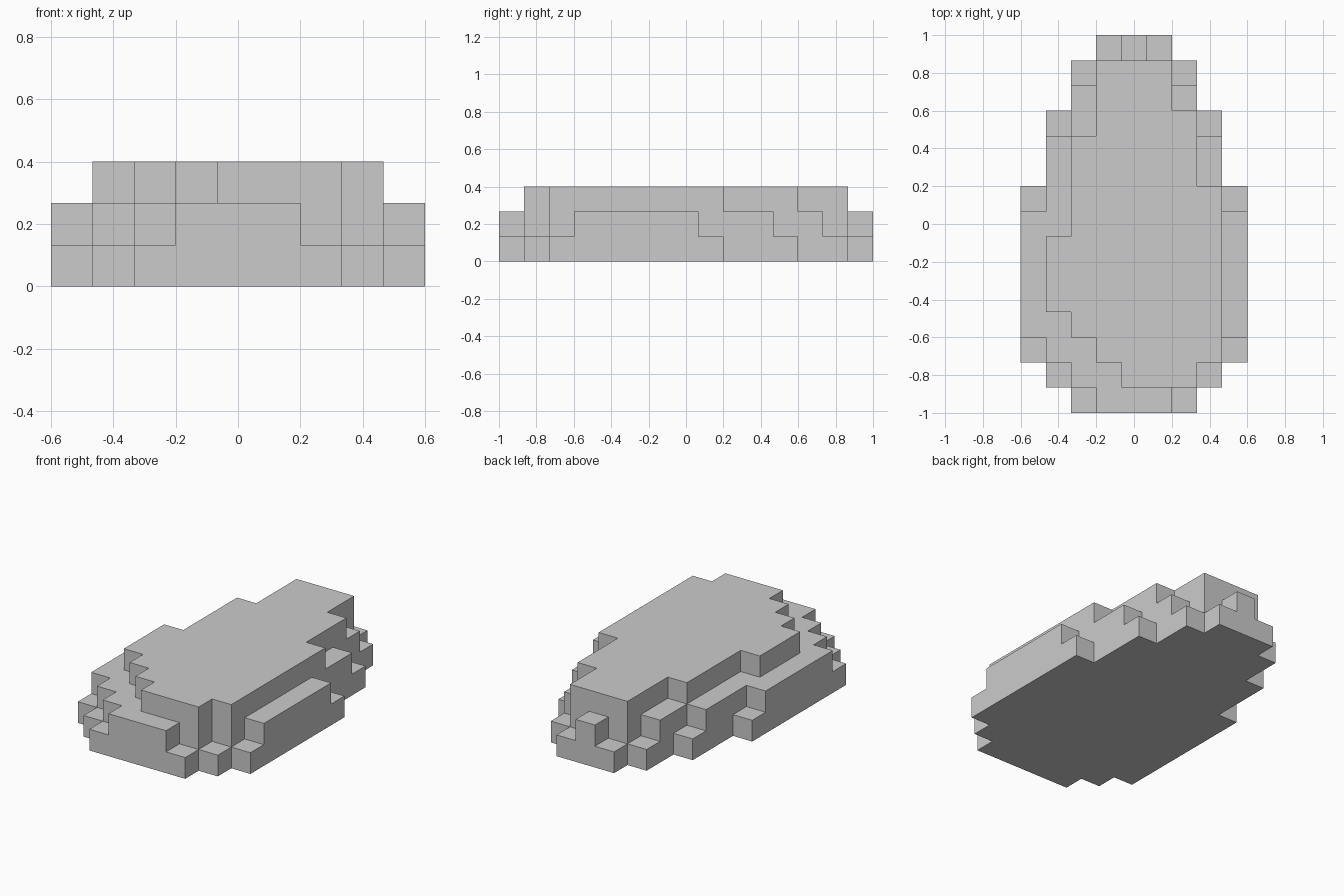
import bpy, bmesh, math
from mathutils import Vector

if "Cube" in bpy.data.objects:
    bpy.data.objects.remove(bpy.data.objects["Cube"])

S = 2 / 15                      # size of one cube
NX, NY = 9, 15

# Each layer lists (number of rows, first column, end column) from front to back
LAYERS = [
    [(1, 2, 7), (1, 1, 8), (7, 0, 9), (3, 1, 8), (2, 2, 7), (1, 3, 6)],
    [(1, 3, 6), (1, 2, 7), (1, 1, 8), (5, 0, 9), (3, 1, 8), (2, 2, 7), (1, 3, 6), (1, 4, 5)],
    [(1, 0, 0), (1, 4, 7), (1, 3, 8), (1, 2, 8), (3, 1, 8), (2, 2, 8), (2, 2, 7), (1, 3, 7), (2, 3, 6)],
]

# Filled cubes
cells = set()
for k, runs in enumerate(LAYERS):
    row = 0
    for count, a, b in runs:
        for j in range(row, row + count):
            cells.update((i, j, k) for i in range(a, b))
        row += count

# Skin: only the cube faces that touch empty space
bm = bmesh.new()
verts = {}


def corner(p):
    if p not in verts:
        verts[p] = bm.verts.new(((p[0] - NX / 2) * S, (p[1] - NY / 2) * S, p[2] * S))
    return verts[p]


for c in sorted(cells):
    for axis in range(3):
        u, v = (axis + 1) % 3, (axis + 2) % 3
        for side in (0, 1):
            n = list(c)
            n[axis] += 2 * side - 1
            if tuple(n) in cells:
                continue
            quad = []
            for du, dv in ((0, 0), (1, 0), (1, 1), (0, 1)):
                p = list(c)
                p[axis] += side
                p[u] += du
                p[v] += dv
                quad.append(corner(tuple(p)))
            bm.faces.new(quad if side else quad[::-1])

# Merge flat neighbouring faces into clean terraces
bmesh.ops.dissolve_limit(bm, angle_limit=math.radians(1), verts=bm.verts[:], edges=bm.edges[:])

mesh = bpy.data.meshes.new("stepped_rock")
bm.to_mesh(mesh)
bm.free()
rock = bpy.data.objects.new("stepped_rock", mesh)
bpy.context.collection.objects.link(rock)
